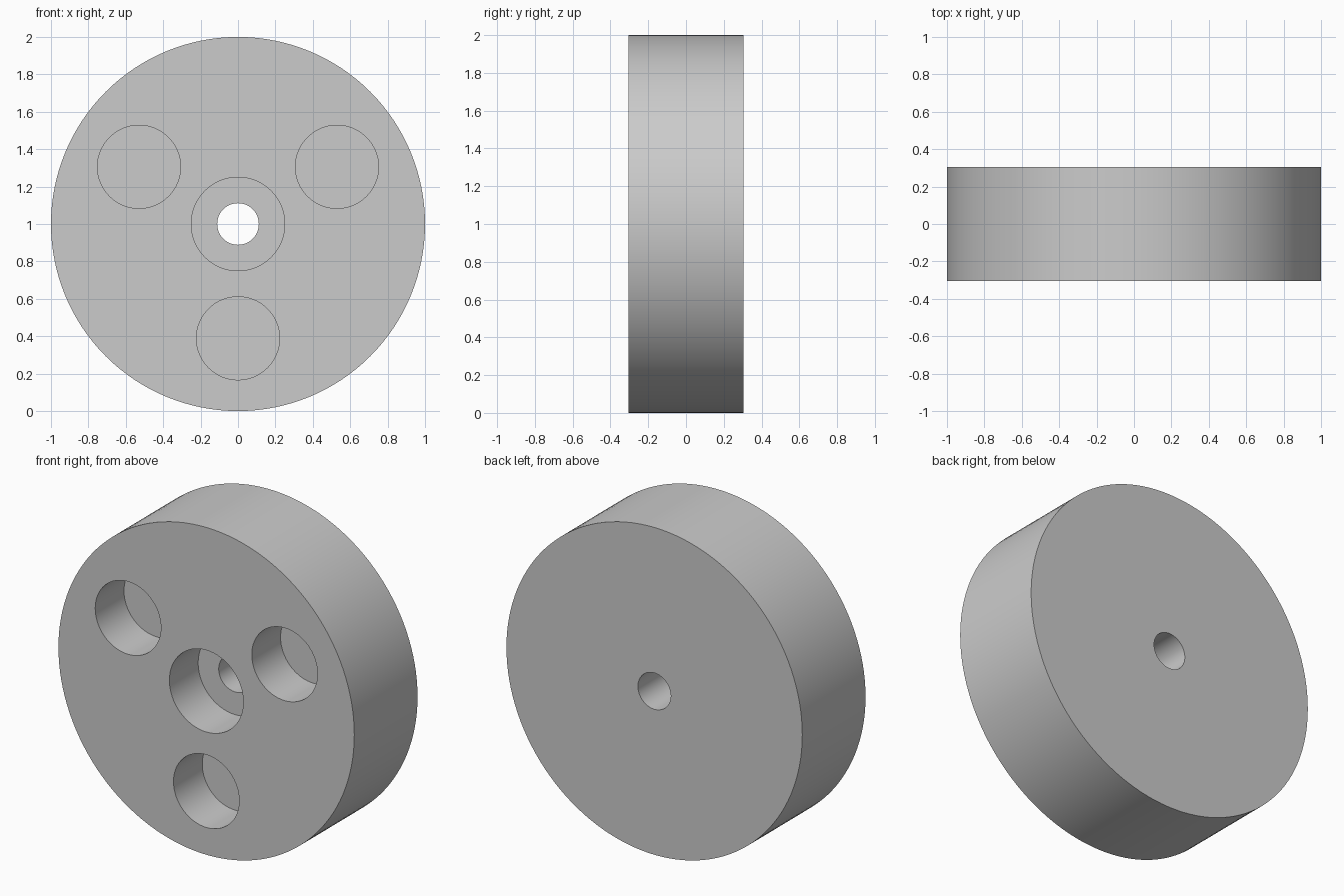
import bpy, math

if "Cube" in bpy.data.objects:
    bpy.data.objects.remove(bpy.data.objects["Cube"], do_unlink=True)

UNIT = 1 / 18            # wheel radius is 18 small units
HALF = 5.5 * UNIT        # half the wheel thickness
POCKET_DEPTH = 5 * UNIT

grey = bpy.data.materials.new("plain grey")
grey.use_nodes = True
colour = (0.6, 0.6, 0.6, 1)
grey.diffuse_color = colour
grey.node_tree.nodes["Principled BSDF"].inputs["Base Color"].default_value = colour


def cylinder(name, radius, y_front, y_back, x=0, z=1, sides=128):
    """Cylinder lying along y."""
    bpy.ops.mesh.primitive_cylinder_add(
        vertices=sides, radius=radius, depth=y_back - y_front,
        location=(x, (y_front + y_back) / 2, z), rotation=(math.pi / 2, 0, 0))
    obj = bpy.context.object
    obj.name = name
    obj.data.materials.append(grey)
    return obj


# Solid wheel
wheel = cylinder("wheel_body", 1, -HALF, HALF)

# Central through hole, counterbore and three blind pockets in the front
floor = -HALF + POCKET_DEPTH
cutters = [
    cylinder("axle_hole_cutter", 2 * UNIT, -1, 1, sides=64),
    cylinder("counterbore_cutter", 4.5 * UNIT, -1, floor, sides=64),
]
for i in range(3):
    angle = math.radians(30 + 120 * i)
    reach = 11 * UNIT
    cutters.append(cylinder("pocket_cutter", 4 * UNIT, -1, floor,
                            reach * math.cos(angle),
                            1 + reach * math.sin(angle), sides=64))

bpy.ops.object.select_all(action="DESELECT")
wheel.select_set(True)
bpy.context.view_layer.objects.active = wheel
for cutter in cutters:
    cut = wheel.modifiers.new("cut", "BOOLEAN")
    cut.operation = "DIFFERENCE"
    cut.solver = "EXACT"
    cut.object = cutter
    bpy.ops.object.modifier_apply(modifier=cut.name)
    bpy.data.objects.remove(cutter, do_unlink=True)

# Smooth rims and bores, crisp edges
bpy.ops.object.shade_smooth_by_angle(angle=math.radians(30))
